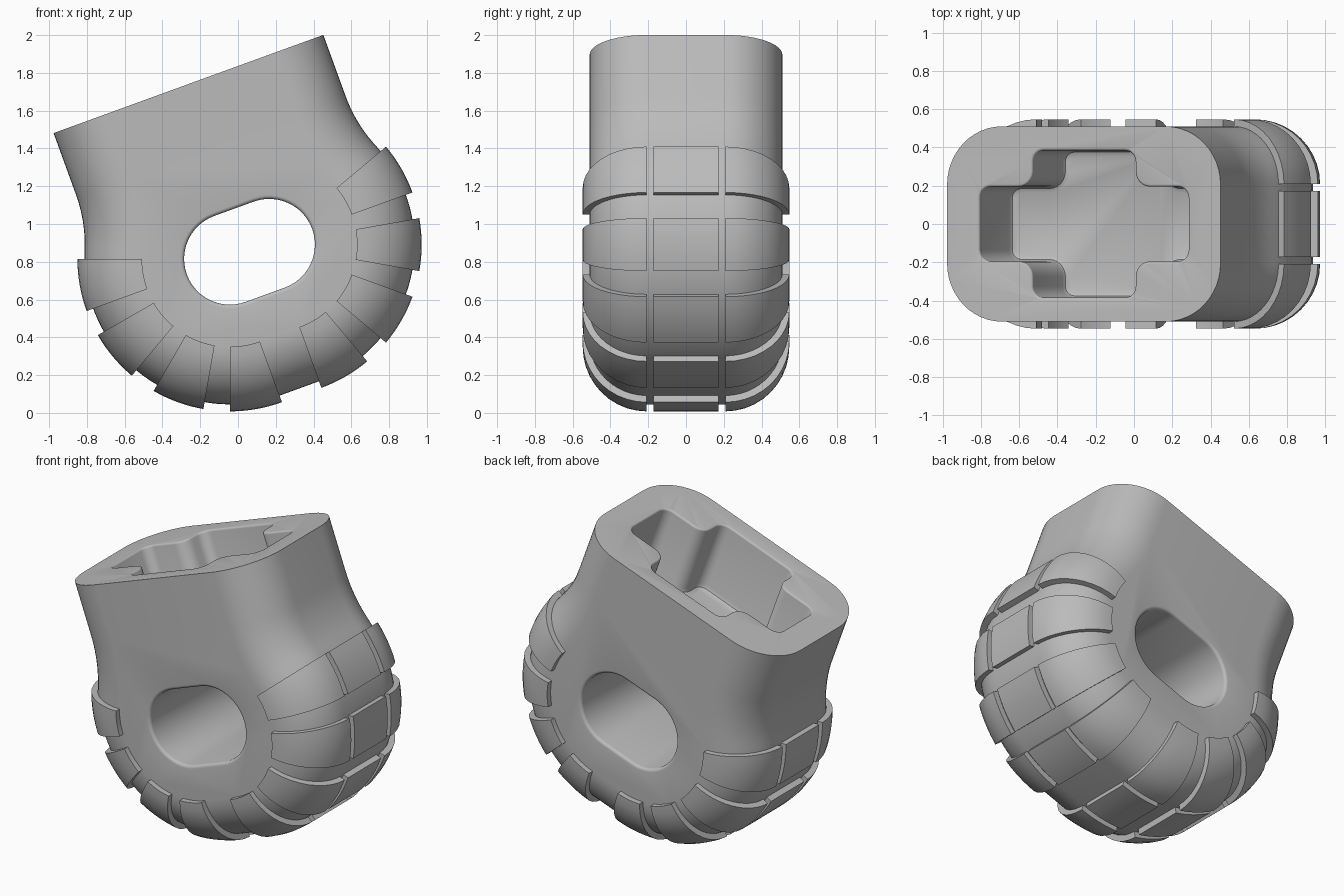
import bpy, bmesh
from math import sin, cos, radians, atan2, hypot, pi

if "Cube" in bpy.data.objects:
    bpy.data.objects.remove(bpy.data.objects["Cube"], do_unlink=True)

TILT = radians(20)
CX, CZ = 0.061, 0.853        # centre of the through hole
D = 0.111                    # half distance between the two round ends
CORE = 0.465                 # radius where the flat sides end
FLAT = 0.205                 # half width of the flat tread band
FILLET = 0.305               # side rounding of the body
PAD = 0.342                  # side rounding of the pads
TOP, HALF_W = 0.945, 0.76    # top face height and half width

grey = bpy.data.materials.new("grey")
grey.use_nodes = True
grey.diffuse_color = (0.5, 0.5, 0.5, 1)
grey.node_tree.nodes["Principled BSDF"].inputs["Base Color"].default_value = (0.5, 0.5, 0.5, 1)


def place(u, y, v):
    """Tilted frame to world."""
    return (CX + u * cos(TILT) - v * sin(TILT), y, CZ + u * sin(TILT) + v * cos(TILT))


def finish(name, bm):
    bmesh.ops.recalc_face_normals(bm, faces=bm.faces)
    mesh = bpy.data.meshes.new(name)
    bm.to_mesh(mesh)
    bm.free()
    ob = bpy.data.objects.new(name, mesh)
    bpy.context.collection.objects.link(ob)
    mesh.materials.append(grey)
    return ob


def loft(bm, rings):
    """Skin closed rings of points and cap both ends."""
    rows = [[bm.verts.new(place(*p)) for p in ring] for ring in rings]
    n = len(rows[0])
    for a, b in zip(rows, rows[1:]):
        for i in range(n):
            j = (i + 1) % n
            bm.faces.new((a[i], a[j], b[j], b[i]))
    bm.faces.new(rows[0])
    bm.faces.new(rows[-1])
    return rows


def arc(cx, cy, r, a0, a1, steps, flip=1):
    """Points with outward normals along an arc, in degrees."""
    out = []
    for i in range(steps + 1):
        a = radians(a0 + (a1 - a0) * i / steps)
        out.append((cx + r * cos(a), cy + r * sin(a), flip * cos(a), flip * sin(a)))
    return out


def mirrored(pts, su, sv):
    out = [(su * p[0], sv * p[1], su * p[2], sv * p[3]) for p in pts]
    return out if su * sv > 0 else out[::-1]


def smooth(ob):
    bpy.ops.object.select_all(action='DESELECT')
    ob.select_set(True)
    bpy.context.view_layer.objects.active = ob
    bpy.ops.object.shade_smooth_by_angle(angle=radians(32))


# Body outline: straight neck, concave flare, round lower end, mirrored
R_BODY = CORE + FILLET
NECK_R, NECK_V = 0.78, 0.6
join = atan2(NECK_V, HALF_W + NECK_R - D) * 180 / pi
half = [(HALF_W, TOP, 1, 0)]
half += arc(HALF_W + NECK_R, NECK_V, NECK_R, 180, 180 + join, 10, -1)
half += arc(D, 0, R_BODY, join, -90, 32)[1:]
outline = half + mirrored(half, -1, 1)

# Body skin: quarter round on each side of the flat band
section = []
for i in range(13):
    t = pi / 2 * i / 12
    section.append((FILLET * (1 - cos(t)), FLAT + FILLET * sin(t)))
section = [(d, -y) for d, y in section[::-1]] + section
bm = bmesh.new()
rows = loft(bm, [[(u - nu * d, y, v - nv * d) for u, v, nu, nv in outline]
                 for d, y in section])

# Merge the strip across the top into one face and soften its rim
top_verts = {r[0] for r in rows} | {r[-1] for r in rows}
strip = [f for f in bm.faces if all(v in top_verts for v in f.verts)]
top = bmesh.utils.face_join(strip)
bmesh.ops.bevel(bm, geom=list(top.edges), offset=0.015, segments=3,
                profile=0.5, affect='EDGES')
body = finish("body", bm)


# Through hole cutter with rounded rims
stadium = arc(D, 0, 0.242, -90, 90, 24)
stadium += mirrored(stadium, -1, -1)
E = 0.02
rim = [(E * (1 - cos(k * pi / 8)), FLAT + FILLET - E + E * sin(k * pi / 8)) for k in range(5)]
rim.append((E, 0.6))
rim = [(d, -y) for d, y in rim[::-1]] + rim
bm = bmesh.new()
loft(bm, [[(u + nu * d, y, v + nv * d) for u, v, nu, nv in stadium] for d, y in rim])
hole_cutter = finish("hole_cutter", bm)

# Cross shaped socket cutter
ARM_U, ARM_Y, WIDE_U, WIDE_Y = 0.58, 0.195, 0.285, 0.385
r, q = 0.06, 0.08
quarter = arc(ARM_U - r, ARM_Y - r, r, 0, 90, 6)
quarter += arc(WIDE_U + q, ARM_Y + q, q, 270, 180, 6, -1)
quarter += arc(WIDE_U - r, WIDE_Y - r, r, 0, 90, 6)
cross = (quarter + mirrored(quarter, -1, 1)
         + mirrored(quarter, -1, -1) + mirrored(quarter, 1, -1))
FLOOR, S = 0.46, 0.012
levels = [(-0.03, FLOOR), (-0.01, FLOOR + 0.01), (0, FLOOR + 0.03)]
levels += [(S * (1 - cos(k * pi / 6)), TOP - S + S * sin(k * pi / 6)) for k in range(4)]
levels.append((S, TOP + 0.1))
bm = bmesh.new()
loft(bm, [[(u + nu * d, y + ny * d, v) for u, y, nu, ny in cross] for d, v in levels])
socket_cutter = finish("socket_cutter", bm)

bpy.context.view_layer.objects.active = body
for cutter in (hole_cutter, socket_cutter):
    cutter.hide_render = True
    mod = body.modifiers.new("cut", 'BOOLEAN')
    mod.operation = 'DIFFERENCE'
    mod.solver = 'EXACT'
    mod.object = cutter
    bpy.ops.object.modifier_apply(modifier=mod.name)
    bpy.data.objects.remove(cutter, do_unlink=True)
smooth(body)


# Tread pads: one flat centre block and two curved side blocks each
def side_block(sign):
    ts = [pi / 2 * i / 10 for i in range(11)]
    outer = [(CORE + PAD * cos(t), sign * (FLAT + 0.003 + (PAD - 0.003) * sin(t))) for t in ts]
    inner = [(CORE + 0.285 * cos(t), sign * (FLAT + 0.003 + 0.285 * sin(t))) for t in ts]
    return outer + inner[::-1]


R_PAD, IN = CORE + PAD, CORE + 0.285
GROOVE = 0.172
centre_block = [(R_PAD, -GROOVE), (R_PAD, GROOVE), (IN, GROOVE), (IN, -GROOVE)]

for side, label in ((1, "left"), (-1, "right")):
    for n, angle in enumerate((10, -20, -50, -80)):
        bm = bmesh.new()
        for block in (centre_block, side_block(1), side_block(-1)):
            rings = []
            for k in range(9):
                a = radians(angle - 10 + 20 * k / 8)
                rings.append([(side * (D + rad * cos(a)), y, rad * sin(a)) for rad, y in block])
            loft(bm, rings)
        smooth(finish(f"tread_pad_{label}_{n + 1}", bm))
